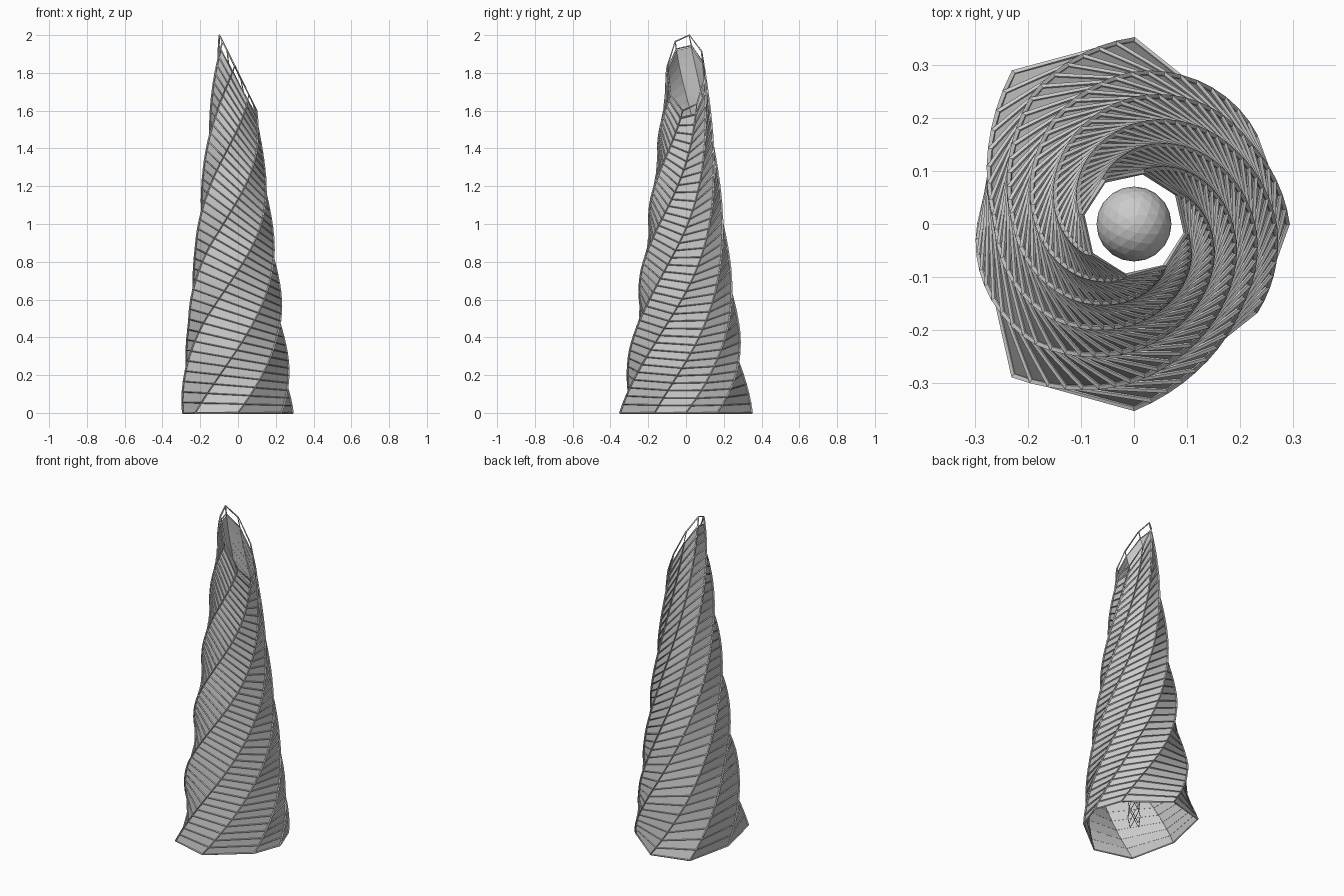
import bpy, bmesh
from math import cos, sin, tan, radians, hypot, atan2, degrees

if "Cube" in bpy.data.objects:
    bpy.data.objects.remove(bpy.data.objects["Cube"])

LEVELS = 38
# plan of the base (eight corners, counter-clockwise)
BASE = [(0.29, 0), (0.23, 0.165), (0, 0.349), (-0.228, 0.287),
        (-0.292, 0), (-0.228, -0.287), (0, -0.349), (0.23, -0.165)]
ANG = [degrees(atan2(y, x)) % 360 for x, y in BASE] + [360]
RAD = [hypot(x, y) for x, y in BASE] + [0.29]
BASE_R, TOP_R, TWIST = 0.327, 0.1, 215


def base_radius(deg):
    """Radius of the base plan in a direction, blended between corners."""
    deg %= 360
    for k in range(8):
        if deg <= ANG[k + 1]:
            f = (deg - ANG[k]) / (ANG[k + 1] - ANG[k])
            return RAD[k] + (RAD[k + 1] - RAD[k]) * f


def ring(t, inset=0.0):
    """Corners of the twisted, shrinking and tilting outline at fraction t."""
    pts = []
    for k in range(8):
        deg = ANG[k] + (45 * k - ANG[k]) * min(1, 2 * t) + TWIST * t
        a = radians(deg)
        r = BASE_R * (1 - t) + TOP_R * t - inset
        r += (base_radius(deg) - BASE_R) * (1 - t) ** 3
        px, py = r * cos(a), r * sin(a)
        pts.append((px, py, 1.8 * t - px * tan(radians(63.7 * t))))
    return pts


def loft(name, levels, inset):
    bm = bmesh.new()
    rows = [[bm.verts.new(p) for p in ring(i / LEVELS, inset)]
            for i in range(levels + 1)]
    for lo, hi in zip(rows, rows[1:]):
        for k in range(8):
            j = (k + 1) % 8
            bm.faces.new((lo[k], lo[j], hi[j], hi[k]))
    me = bpy.data.meshes.new(name)
    bm.to_mesh(me)
    bm.free()
    ob = bpy.data.objects.new(name, me)
    bpy.context.collection.objects.link(ob)
    return ob


# panels stop one level below the open top of the frame
loft("wall_panels", LEVELS - 1, 0.004)

# lattice of floor rings and spiral corner bars
frame = loft("tower_frame", LEVELS, 0.0)
wire = frame.modifiers.new("bars", 'WIREFRAME')
wire.thickness = 0.01
wire.offset = 0
wire.use_even_offset = False
wire.use_boundary = True
wire.use_replace = True

# thin criss-cross mast on the axis
mast = bpy.data.curves.new("inner_mast", 'CURVE')
mast.dimensions = '3D'
mast.bevel_depth = 0.002
mast.bevel_resolution = 0
for k in range(4):
    for turn in (1, -1):
        sp = mast.splines.new('POLY')
        sp.points.add(20)
        for i, p in enumerate(sp.points):
            a = radians(90 * k + turn * 45 * i)
            p.co = (0.035 * cos(a), 0.035 * sin(a), 0.003 + 0.055 * i, 1)
bpy.context.collection.objects.link(bpy.data.objects.new("inner_mast", mast))

# faceted ball on the mast
bpy.ops.mesh.primitive_ico_sphere_add(subdivisions=3, radius=0.071,
                                      location=(0, 0, 1.16))
bpy.context.object.name = "inner_ball"
